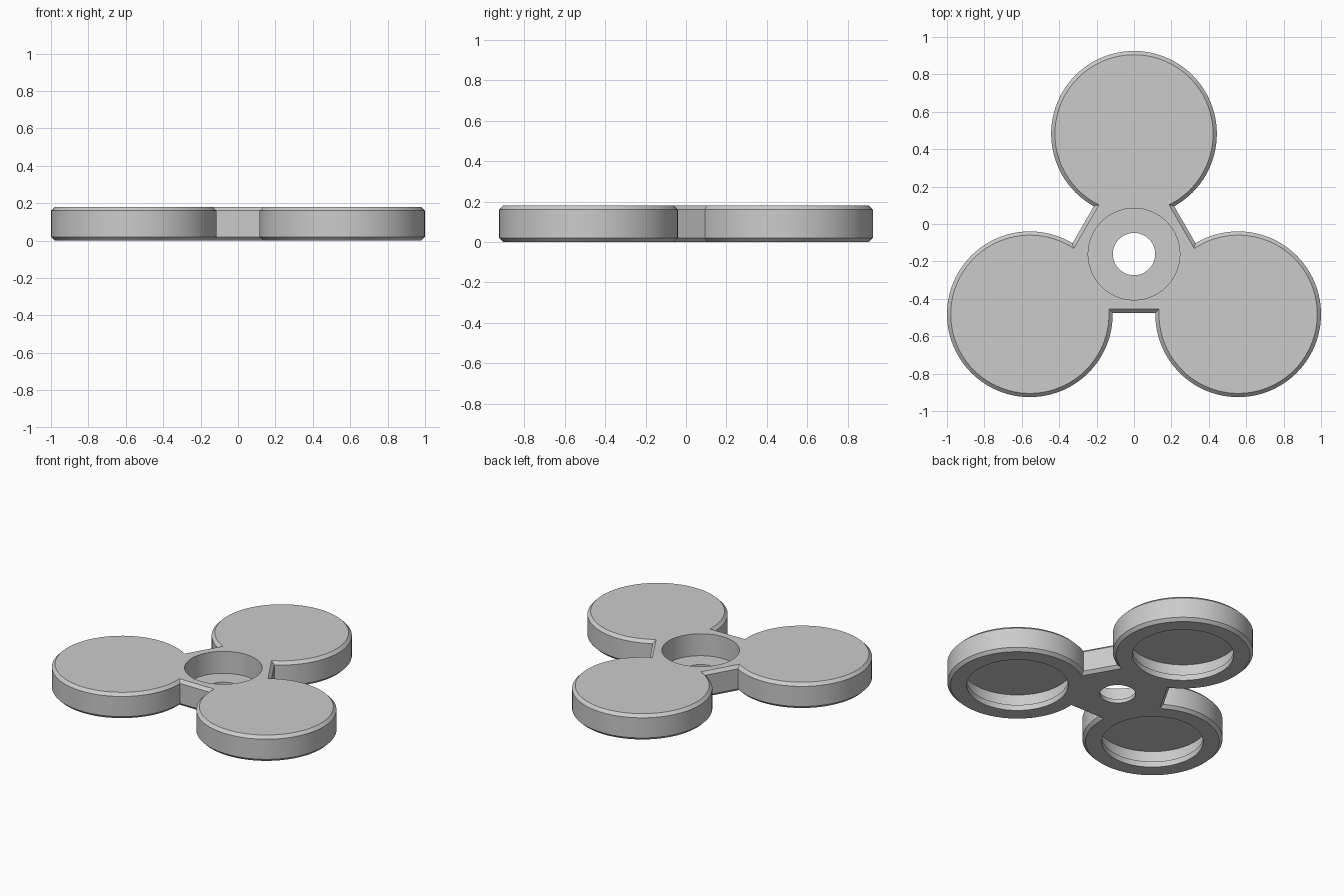
import bpy, bmesh, math

if "Cube" in bpy.data.objects:
    bpy.data.objects.remove(bpy.data.objects["Cube"])

HUB_Y = -0.161      # hub centre, so the whole body is centred on y = 0
ARM = 0.643         # hub centre to lobe centre
H = 0.18            # thickness
C = 0.02            # edge chamfer
N = 96


def lathe(name, profile, n, x, y, turn=0.0):
    """Solid stack of n-sided rings from (radius, z) pairs."""
    bm = bmesh.new()
    rings = []
    for r, z in profile:
        rings.append([bm.verts.new((x + r * math.cos(turn + 2 * math.pi * i / n),
                                    y + r * math.sin(turn + 2 * math.pi * i / n), z))
                      for i in range(n)])
    bm.faces.new(rings[0][::-1])
    bm.faces.new(rings[-1])
    for a, b in zip(rings, rings[1:]):
        for i in range(n):
            j = (i + 1) % n
            bm.faces.new((a[i], a[j], b[j], b[i]))
    bmesh.ops.recalc_face_normals(bm, faces=bm.faces[:])
    me = bpy.data.meshes.new(name)
    bm.to_mesh(me)
    bm.free()
    ob = bpy.data.objects.new(name, me)
    bpy.context.collection.objects.link(ob)
    return ob


def combine(target, other, operation):
    """Apply a boolean and remove the helper object."""
    mod = target.modifiers.new("bool", 'BOOLEAN')
    mod.operation = operation
    mod.solver = 'EXACT'
    mod.object = other
    bpy.context.view_layer.objects.active = target
    bpy.ops.object.modifier_apply(modifier=mod.name)
    bpy.data.objects.remove(other, do_unlink=True)


def chamfered(r, inset):
    return [(r - inset, 0), (r, C), (r, H - C), (r - inset, H)]


# central web: triangle whose corners sit inside the lobes
body = lathe("spinner_body", chamfered(0.628, 2 * C), 3, 0, HUB_Y, math.pi / 2)

# three round lobes
spots = []
for k in range(3):
    a = math.pi / 2 + k * 2 * math.pi / 3
    spots.append((ARM * math.cos(a), HUB_Y + ARM * math.sin(a)))
for x, y in spots:
    combine(body, lathe("lobe", chamfered(0.443, C), N, x, y), 'UNION')

# hub: through hole with a wide bearing seat opening upwards
combine(body, lathe("hub_cut", [(0.113, -0.1), (0.113, 0.027), (0.245, 0.027), (0.245, 0.3)],
                    N, 0, HUB_Y), 'DIFFERENCE')

# lobe pockets open underneath, with a slight retaining lip
for x, y in spots:
    combine(body, lathe("pocket_cut", [(0.32, -0.1), (0.32, 0.04), (0.35, 0.04), (0.35, 0.13)],
                        N, x, y), 'DIFFERENCE')

# colour and shading
mat = bpy.data.materials.new("plain_grey")
mat.diffuse_color = (0.6, 0.6, 0.6, 1)
mat.use_nodes = True
mat.node_tree.nodes["Principled BSDF"].inputs["Base Color"].default_value = mat.diffuse_color
body.data.materials.clear()
body.data.materials.append(mat)
for p in body.data.polygons:
    p.material_index = 0
bpy.ops.object.select_all(action='DESELECT')
body.select_set(True)
bpy.context.view_layer.objects.active = body
bpy.ops.object.shade_smooth_by_angle(angle=math.radians(25))
